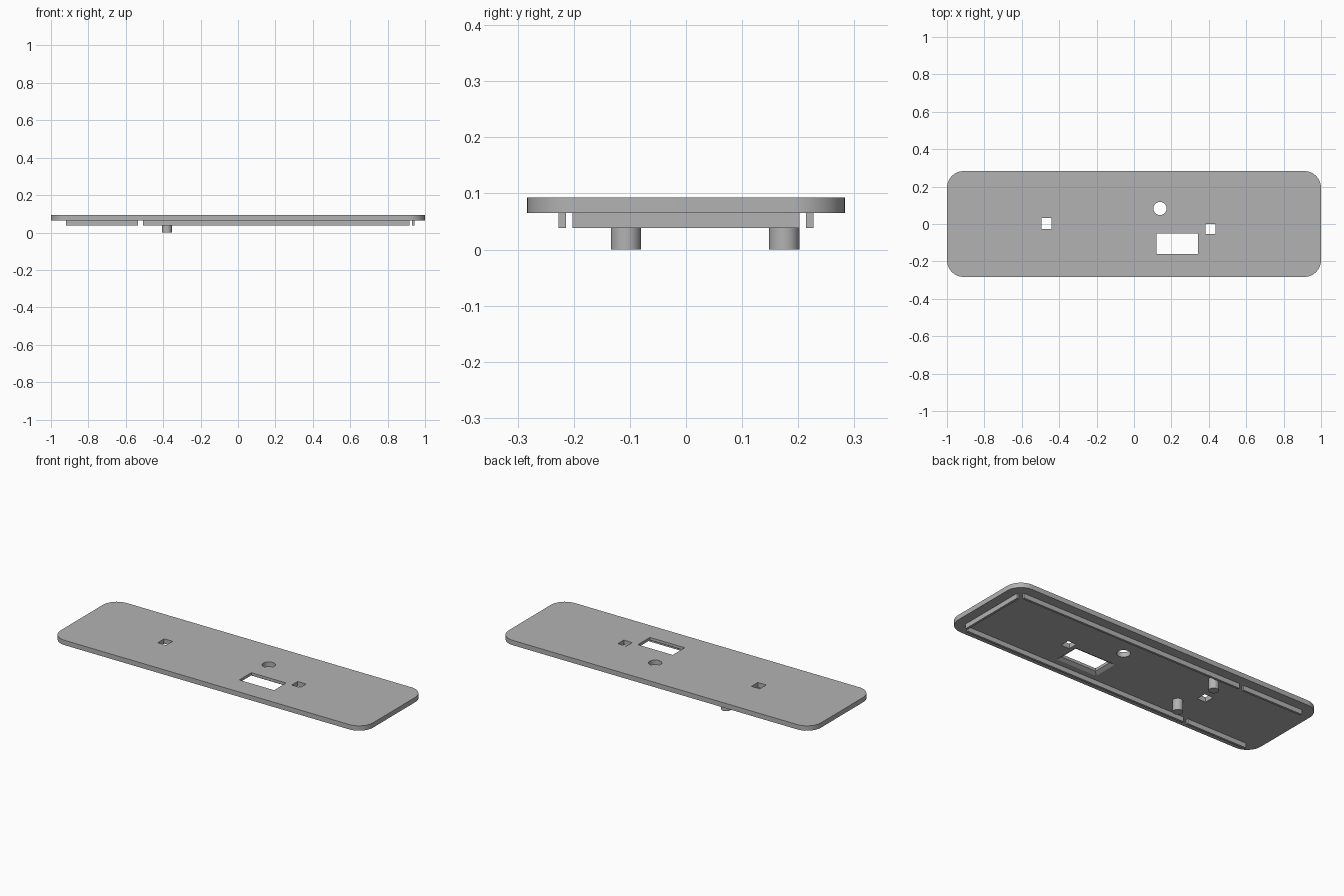
import bpy, bmesh, math
from mathutils import Matrix

default = bpy.data.objects.get("Cube")
if default:
    bpy.data.objects.remove(default, do_unlink=True)

grey = bpy.data.materials.new("mid_grey")
grey.use_nodes = True
GREY = (0.45, 0.45, 0.45, 1)
grey.diffuse_color = GREY
grey.node_tree.nodes["Principled BSDF"].inputs["Base Color"].default_value = GREY

PLATE_LOW, PLATE_TOP = 0.065, 0.093
RAIL_LOW = 0.038


def finish(name, bm):
    bmesh.ops.recalc_face_normals(bm, faces=bm.faces)
    mesh = bpy.data.meshes.new(name)
    bm.to_mesh(mesh)
    bm.free()
    mesh.materials.append(grey)
    obj = bpy.data.objects.new(name, mesh)
    bpy.context.collection.objects.link(obj)
    return obj


def prism(name, outline, z0, z1, grow_low=1.0):
    """Extrude a closed outline from z0 to z1."""
    bm = bmesh.new()
    face = bm.faces.new([bm.verts.new((x, y, z0)) for x, y in outline])
    top = bmesh.ops.extrude_face_region(bm, geom=[face])["geom"]
    for v in top:
        if isinstance(v, bmesh.types.BMVert):
            v.co.z = z1
    return finish(name, bm)


def box(name, x0, x1, y0, y1, z0, z1):
    return prism(name, [(x0, y0), (x1, y0), (x1, y1), (x0, y1)], z0, z1)


def cylinder(name, x, y, r, z0, z1, sides=32):
    ring = [(x + r * math.cos(math.tau * i / sides),
             y + r * math.sin(math.tau * i / sides)) for i in range(sides)]
    return prism(name, ring, z0, z1)


def window_chamfer(name, x0, x1, y0, y1, margin, depth):
    """Flared cutter that widens towards the underside."""
    bm = bmesh.new()
    over = 2 * margin
    loops = []
    for m, z in ((over, PLATE_LOW - depth), (0, PLATE_LOW + depth)):
        loops.append([bm.verts.new((x, y, z)) for x, y in
                      ((x0 - m, y0 - m), (x1 + m, y0 - m),
                       (x1 + m, y1 + m), (x0 - m, y1 + m))])
    for i in range(4):
        j = (i + 1) % 4
        bm.faces.new((loops[0][i], loops[0][j], loops[1][j], loops[1][i]))
    for loop in loops:
        bm.faces.new(loop)
    return finish(name, bm)


def smooth(obj):
    bpy.ops.object.select_all(action='DESELECT')
    obj.select_set(True)
    bpy.context.view_layer.objects.active = obj
    bpy.ops.object.shade_smooth_by_angle(angle=math.radians(30))


# Rounded cover plate
HALF_X, HALF_Y, CORNER, STEPS = 1.0, 0.283, 0.09, 12
outline = []
for k, (sx, sy) in enumerate(((1, 1), (-1, 1), (-1, -1), (1, -1))):
    for i in range(STEPS + 1):
        a = math.pi / 2 * (k + i / STEPS)
        outline.append((sx * (HALF_X - CORNER) + CORNER * math.cos(a),
                        sy * (HALF_Y - CORNER) + CORNER * math.sin(a)))
plate = prism("cover_plate", outline, PLATE_LOW, PLATE_TOP)

# Openings through the plate
window = (0.12, 0.343, -0.16, -0.05)
cutters = [
    box("window_cutter", *window, 0, 0.2),
    window_chamfer("chamfer_cutter", *window, 0.02, 0.012),
    box("right_slot_cutter", -0.495, -0.441, -0.027, 0.032, 0, 0.2),
    box("left_slot_cutter", 0.382, 0.436, -0.054, 0.0, 0, 0.2),
    cylinder("round_hole_cutter", 0.139, 0.083, 0.035, 0, 0.2),
]
bpy.context.view_layer.objects.active = plate
for cutter in cutters:
    cutter.hide_render = True
    mod = plate.modifiers.new(cutter.name, 'BOOLEAN')
    mod.object = cutter
    mod.operation = 'DIFFERENCE'
    mod.solver = 'EXACT'
    bpy.ops.object.modifier_apply(modifier=mod.name)
for cutter in cutters:
    bpy.data.objects.remove(cutter, do_unlink=True)
smooth(plate)

# Locating rails under the long edges, split in two, and one end rail
for side, sign in (("front", -1), ("back", 1)):
    y0, y1 = sorted((sign * 0.214, sign * 0.227))
    box(side + "_short_rail", -0.92, -0.535, y0, y1, RAIL_LOW, PLATE_LOW)
    box(side + "_long_rail", -0.508, 0.918, y0, y1, RAIL_LOW, PLATE_LOW)
box("end_rail", 0.931, 0.944, -0.202, 0.202, RAIL_LOW, PLATE_LOW)

# Support pegs
for side, y in (("front", -0.107), ("back", 0.175)):
    smooth(cylinder(side + "_peg", -0.38, y, 0.027, 0, PLATE_LOW))
